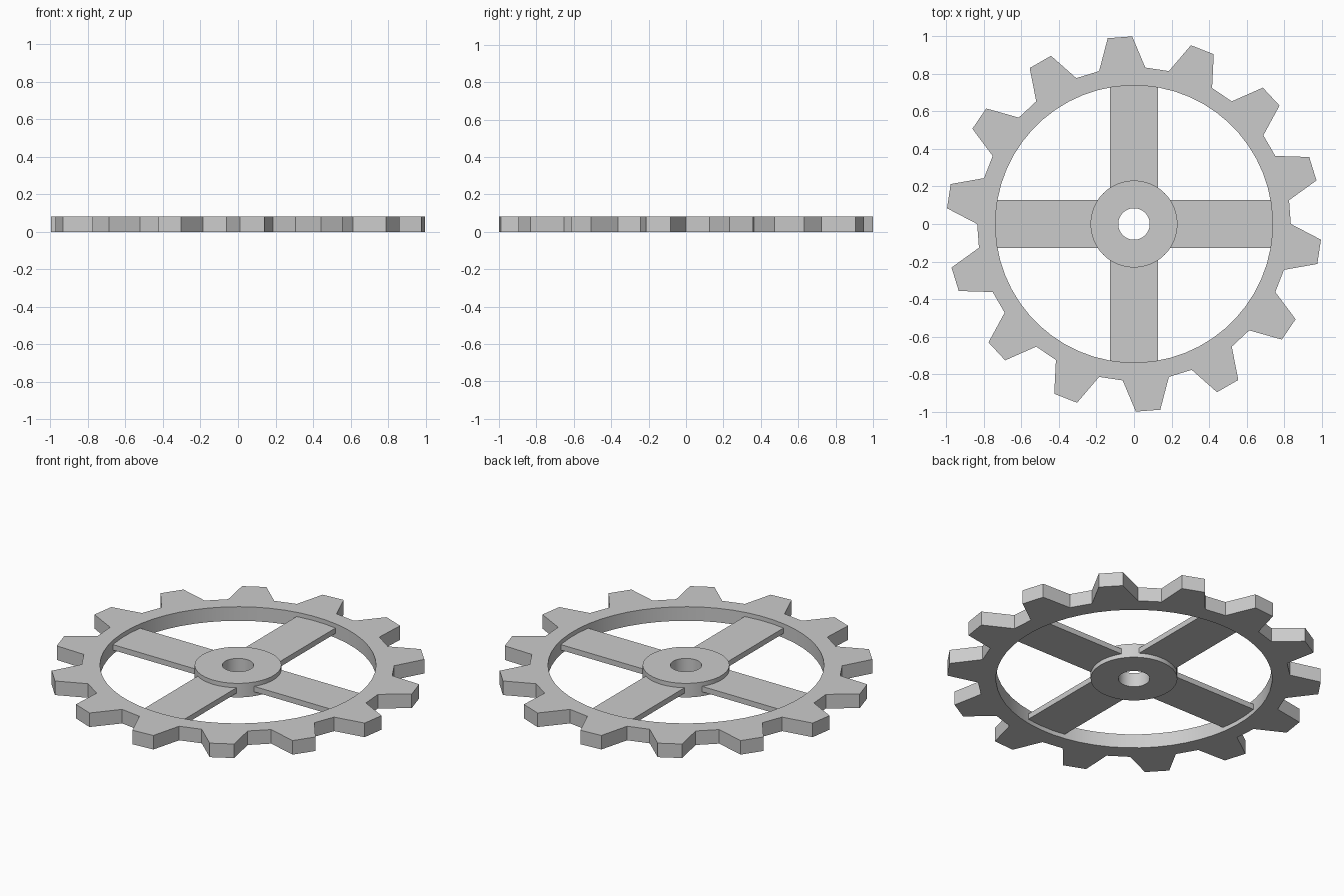
import bpy, bmesh
from math import cos, sin, radians, pi

if "Cube" in bpy.data.objects:
    bpy.data.objects.remove(bpy.data.objects["Cube"])

TEETH = 14
THICK = 0.083


def ring_mesh(name, outer, inner, z0, z1):
    """Extruded ring between two closed outlines with equal point counts."""
    bm = bmesh.new()
    n = len(outer)
    loops = [[bm.verts.new((x, y, z)) for x, y in pts]
             for pts, z in ((outer, z0), (outer, z1), (inner, z1), (inner, z0))]
    for k in range(4):
        a, b = loops[k], loops[(k + 1) % 4]
        for i in range(n):
            j = (i + 1) % n
            bm.faces.new((a[i], a[j], b[j], b[i]))
    bmesh.ops.recalc_face_normals(bm, faces=bm.faces)
    me = bpy.data.meshes.new(name)
    bm.to_mesh(me)
    bm.free()
    ob = bpy.data.objects.new(name, me)
    bpy.context.collection.objects.link(ob)
    bpy.context.view_layer.objects.active = ob
    ob.select_set(True)
    bpy.ops.object.shade_smooth_by_angle(angle=radians(12))
    ob.select_set(False)
    return ob


def polar(r, a):
    return (r * cos(a), r * sin(a))


# Toothed rim: root, tip, tip, root for each tooth
pitch = 2 * pi / TEETH
outer, inner = [], []
for t in range(TEETH):
    for i, (deg, r) in enumerate(((-17.0, 0.836), (-12.3, 1.0), (-4.8, 1.0), (0.0, 0.836))):
        outer.append(polar(r, t * pitch + radians(deg)))
        inner.append(polar(0.739, t * pitch + radians(-17.0) + i * pitch / 4))
ring_mesh("toothed_rim", outer, inner, 0, THICK)

# Hub with axle hole
N = 48
ring_mesh("hub", [polar(0.232, 2 * pi * i / N) for i in range(N)],
          [polar(0.084, 2 * pi * i / N) for i in range(N)], 0, THICK)

# Four thin spokes, set midway in the thickness
for i in range(4):
    a = i * pi / 2
    r0, r1 = 0.18, 0.745
    mid = (r0 + r1) / 2
    bpy.ops.mesh.primitive_cube_add(size=1, location=(mid * cos(a), mid * sin(a), THICK / 2),
                                    rotation=(0, 0, a))
    ob = bpy.context.object
    ob.name = f"spoke_{i + 1}"
    ob.scale = (r1 - r0, 0.254, 0.032)
